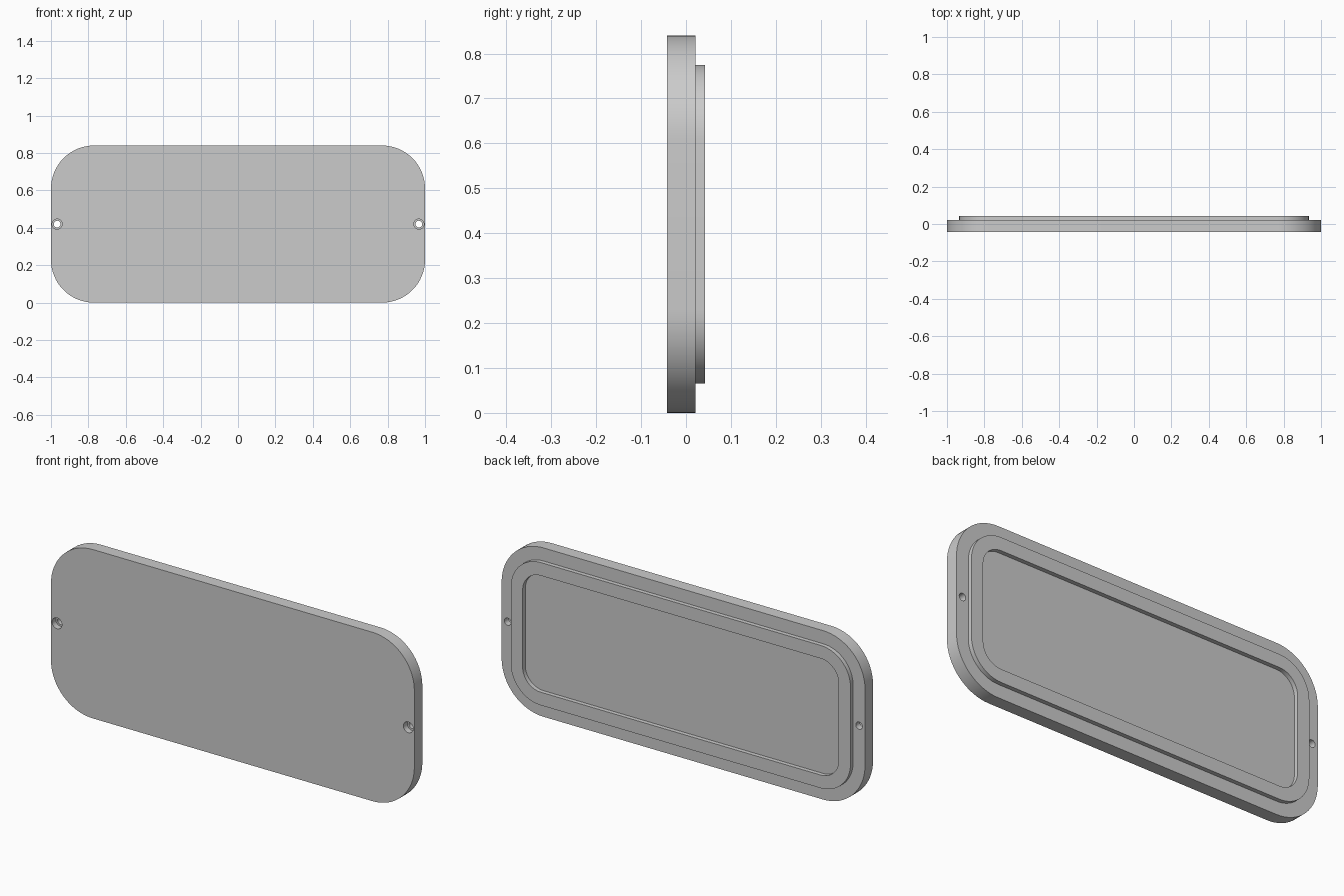
import bpy
import bmesh
import math

cube = bpy.data.objects.get("Cube")
if cube:
    bpy.data.objects.remove(cube, do_unlink=True)

HALF_W, HALF_H, CORNER = 1.0, 0.42, 0.23
FRONT, LEDGE, BACK = -0.042, 0.021, 0.042
RIM_OUT, RIM_IN = 0.065, 0.13      # insets of the raised rim
HOLE_X = 0.967
STEPS = 16

grey = bpy.data.materials.new("light grey")
grey.use_nodes = True
color = (0.6, 0.6, 0.6, 1)
grey.diffuse_color = color
grey.node_tree.nodes["Principled BSDF"].inputs["Base Color"].default_value = color


def rounded_loop(bm, inset, y):
    """Ring of vertices along a rounded rectangle, inset from the outer edge."""
    r = CORNER - inset
    cx, cz = HALF_W - CORNER, HALF_H - CORNER
    verts = []
    for quarter, (sx, sz) in enumerate([(1, 1), (-1, 1), (-1, -1), (1, -1)]):
        for i in range(STEPS + 1):
            a = (quarter + i / STEPS) * math.pi / 2
            verts.append(bm.verts.new((sx * cx + r * math.cos(a), y,
                                       HALF_H + sz * cz + r * math.sin(a))))
    return verts


def finish(name, bm):
    bmesh.ops.recalc_face_normals(bm, faces=bm.faces)
    mesh = bpy.data.meshes.new(name)
    bm.to_mesh(mesh)
    bm.free()
    mesh.materials.append(grey)
    obj = bpy.data.objects.new(name, mesh)
    bpy.context.collection.objects.link(obj)
    return obj


# Plate with raised rim and recessed back panel, as one stepped shell
bm = bmesh.new()
steps = [(0, FRONT), (0, LEDGE), (RIM_OUT, LEDGE), (RIM_OUT, BACK),
         (RIM_IN, BACK), (RIM_IN, LEDGE)]
loops = [rounded_loop(bm, inset, y) for inset, y in steps]
for a, b in zip(loops, loops[1:]):
    for i in range(len(a)):
        j = (i + 1) % len(a)
        bm.faces.new((a[i], a[j], b[j], b[i]))
bm.faces.new(loops[0])
bm.faces.new(loops[-1])
plate = finish("cover_plate", bm)


# Stepped screw hole: wide bore at the front, narrow bore through the back
def screw_cutter(x):
    bm = bmesh.new()
    rings = []
    for r, y in [(0.027, -0.1), (0.027, -0.012), (0.018, -0.012), (0.018, 0.1)]:
        rings.append([bm.verts.new((x + r * math.cos(t * math.tau / 32), y,
                                    HALF_H + r * math.sin(t * math.tau / 32)))
                      for t in range(32)])
    for a, b in zip(rings, rings[1:]):
        for i in range(32):
            j = (i + 1) % 32
            bm.faces.new((a[i], a[j], b[j], b[i]))
    bm.faces.new(rings[0])
    bm.faces.new(rings[-1])
    cutter = finish("screw_hole_cutter", bm)
    cutter.hide_render = True
    return cutter


bpy.context.view_layer.objects.active = plate
plate.select_set(True)
for x in (-HOLE_X, HOLE_X):
    cutter = screw_cutter(x)
    mod = plate.modifiers.new("screw_hole", 'BOOLEAN')
    mod.operation = 'DIFFERENCE'
    mod.solver = 'EXACT'
    mod.object = cutter
    bpy.ops.object.modifier_apply(modifier=mod.name)
    bpy.data.objects.remove(cutter, do_unlink=True)

bpy.ops.object.shade_smooth_by_angle(angle=math.radians(30))
